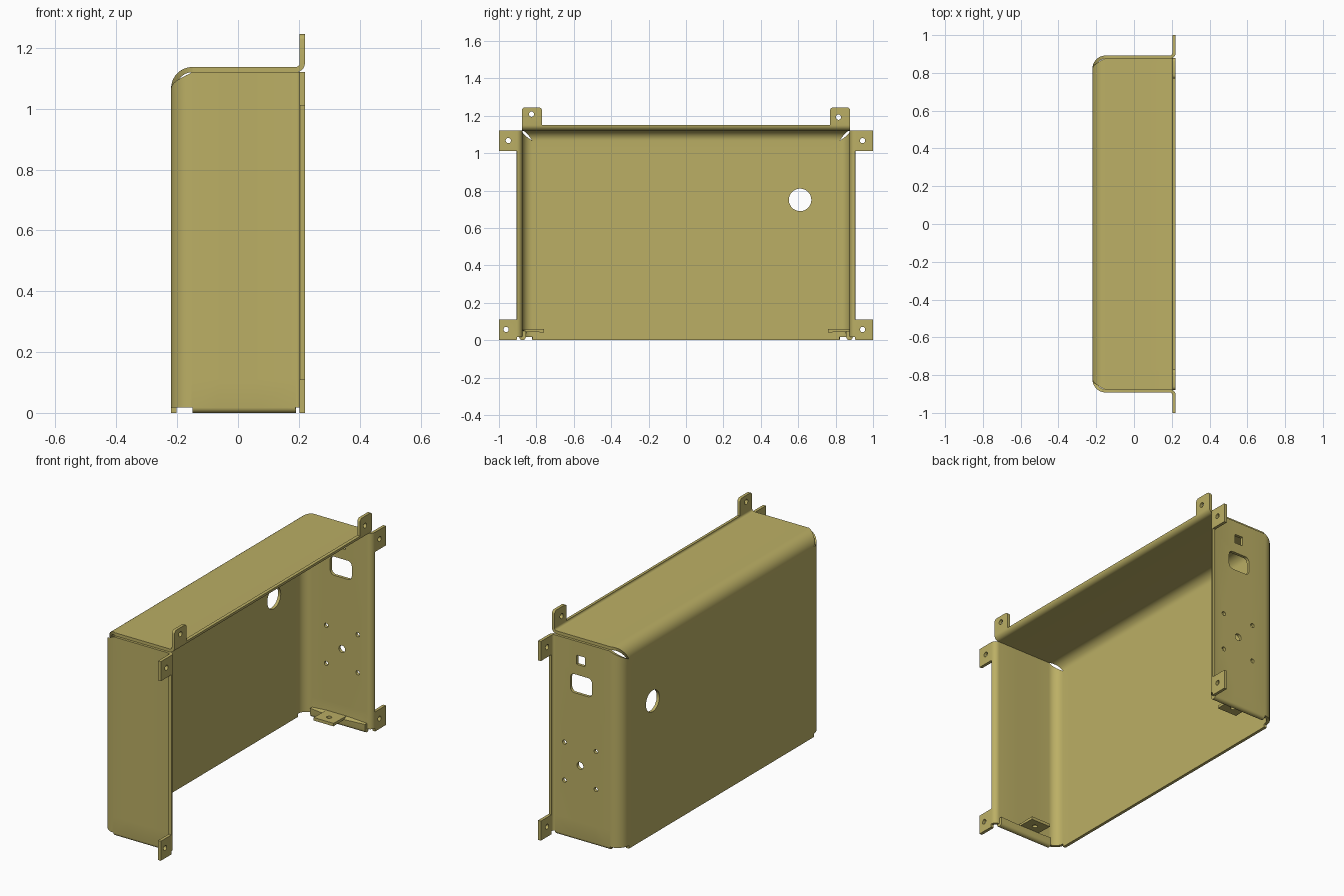
import bpy, bmesh, math
from mathutils import Matrix, Vector

if "Cube" in bpy.data.objects:
    bpy.data.objects.remove(bpy.data.objects["Cube"])

T = 0.017                      # sheet thickness
XB, XF = -0.2115, 0.2115       # mid planes of back panel and front flanges
YW, ZT = 0.8835, 1.1285        # mid planes of side walls and top
R, RF = 0.0615, 0.0215         # rear and front bend radii
TAB = 0.77                     # inner edge of the top tabs


def arc(cx, cy, r, a0, a1, n):
    return [(cx + r * math.cos(math.radians(a0 + (a1 - a0) * i / n)),
             cy + r * math.sin(math.radians(a0 + (a1 - a0) * i / n))) for i in range(n + 1)]


def grid(bm, pts, skip=lambda i, j: False):
    for i in range(len(pts) - 1):
        for j in range(len(pts[0]) - 1):
            if not skip(i, j):
                quad = (pts[i][j], pts[i + 1][j], pts[i + 1][j + 1], pts[i][j + 1])
                bm.faces.new([bm.verts.new(p) for p in quad])


def rows(x, y, top):
    return [(x, y, z) for z in (0, 0.018, 0.11, 1.01, top)]


bm = bmesh.new()
zb = ZT - R                    # top of the flat back panel
yb = YW - R                    # side of the flat back panel

# Back panel centre
grid(bm, [rows(XB, -TAB, zb), rows(XB, TAB, zb)])

N, M = 10, 6
for s in (1, -1):
    # Side: back edge, rear bend, wall, front bend, flange tabs
    prof = [(XB, TAB, zb)]
    for k, (x, y) in enumerate(arc(XB + R, yb, R, 180, 90, N)):
        prof.append((x, y, zb + (1.12 - zb) * k / N))
    prof += [(-0.062, YW, 1.12), (0.062, YW, 1.12)]
    prof += [(x, y, 1.12) for x, y in arc(XF - RF, YW + RF, RF, -90, 0, M)]
    prof.append((XF, 1.0, 1.12))
    last = len(prof) - 2
    grid(bm, [rows(x, s * y, t) for x, y, t in prof],
         lambda i, j: (j == 0 and 0 < i < last) or (j == 2 and i == last))

    # Folded hem under the wall with a horizontal mounting tab
    hem = arc(YW - 0.0095, 0.018, 0.0095, 0, -180, 8) + [(YW - 0.019, 0.05), (0.76, 0.05)]
    grid(bm, [[(x, s * y, z) for x in (XB + R, -0.062, 0.062, XF - RF)] for y, z in hem],
         lambda i, j: i == len(hem) - 2 and j != 1)

# Top: rear bend, roof, front bend, upright tabs
prof = [(x, z, yb + (0.878 - yb) * k / N)
        for k, (x, z) in enumerate(arc(XB + R, zb, R, 180, 90, N))]
prof += [(x, z, 0.878) for x, z in arc(XF - RF, ZT + RF, RF, -90, 0, M)]
prof.append((XF, 1.245, 0.878))
grid(bm, [[(x, y, z) for y in (-w, -TAB, TAB, w)] for x, z, w in prof],
     lambda i, j: i == len(prof) - 2 and j == 1)

bmesh.ops.remove_doubles(bm, verts=bm.verts, dist=1e-5)
bmesh.ops.recalc_face_normals(bm, faces=bm.faces)
# Rounded corners on the upright tabs
bmesh.ops.bevel(bm, geom=[v for v in bm.verts if v.co.z > 1.24], offset=0.018,
                segments=4, profile=0.5, affect='VERTICES')
me = bpy.data.meshes.new("sheet_metal_housing")
bm.to_mesh(me)
bm.free()
housing = bpy.data.objects.new("sheet_metal_housing", me)
bpy.context.collection.objects.link(housing)

# Hole cutters
cb = bmesh.new()
AX = {'x': Matrix.Rotation(math.pi / 2, 4, 'Y'), 'y': Matrix.Rotation(math.pi / 2, 4, 'X'),
      'z': Matrix.Identity(4)}


def hole(p, r, axis, n=24):
    bmesh.ops.create_cone(cb, cap_ends=True, segments=n, radius1=r, radius2=r, depth=0.06,
                          matrix=Matrix.Translation(p) @ AX[axis])


def window(x, z, w, h, r):
    pts = []
    for sx, sz, a in ((1, 1, 0), (-1, 1, 90), (-1, -1, 180), (1, -1, 270)):
        pts += arc(x + sx * (w / 2 - r), z + sz * (h / 2 - r), r, a, a + 90, 5)
    f = cb.faces.new([cb.verts.new((px, YW - 0.03, pz)) for px, pz in pts])
    ext = bmesh.ops.extrude_face_region(cb, geom=[f], use_keep_orig=True)
    bmesh.ops.translate(cb, vec=(0, 0.06, 0),
                        verts=[g for g in ext['geom'] if isinstance(g, bmesh.types.BMVert)])


hole((XB, 0.61, 0.75), 0.06, 'x', 48)                       # cable hole in back
for y, z in ((-0.826, 1.208), (0.815, 1.192), (-0.95, 1.067), (0.944, 1.067),
             (-0.962, 0.057), (0.944, 0.057)):              # mounting tab holes
    hole((XF, y, z), 0.014, 'x')
for s in (1, -1):                                           # bottom tab holes
    hole((0, s * 0.81, 0.05), 0.014, 'z')
hole((0.034, YW, 0.425), 0.02, 'y')                         # side wall hole pattern
for sx in (1, -1):
    for sz in (1, -1):
        hole((0.034 + sx * 0.098, YW, 0.425 + sz * 0.107), 0.012, 'y')
window(0.03, 1.016, 0.052, 0.052, 0.003)
window(0.028, 0.879, 0.135, 0.105, 0.025)
bmesh.ops.recalc_face_normals(cb, faces=cb.faces)
cm = bpy.data.meshes.new("hole_cutter")
cb.to_mesh(cm)
cb.free()
cutter = bpy.data.objects.new("hole_cutter", cm)
cutter.hide_render = True
bpy.context.collection.objects.link(cutter)

# Thicken the sheet, then punch the holes
sol = housing.modifiers.new("thickness", 'SOLIDIFY')
sol.thickness, sol.offset, sol.use_even_offset = T, 0, True
cut = housing.modifiers.new("holes", 'BOOLEAN')
cut.object, cut.operation, cut.solver = cutter, 'DIFFERENCE', 'EXACT'
bpy.context.view_layer.objects.active = housing
housing.select_set(True)
for name in ("thickness", "holes"):
    bpy.ops.object.modifier_apply(modifier=name)
bpy.data.objects.remove(cutter)
bpy.ops.object.shade_smooth_by_angle(angle=math.radians(30))

mat = bpy.data.materials.new("khaki_metal")
mat.diffuse_color = (0.5, 0.43, 0.13, 1)
mat.use_nodes = True
mat.node_tree.nodes["Principled BSDF"].inputs["Base Color"].default_value = mat.diffuse_color
housing.data.materials.clear()
housing.data.materials.append(mat)
